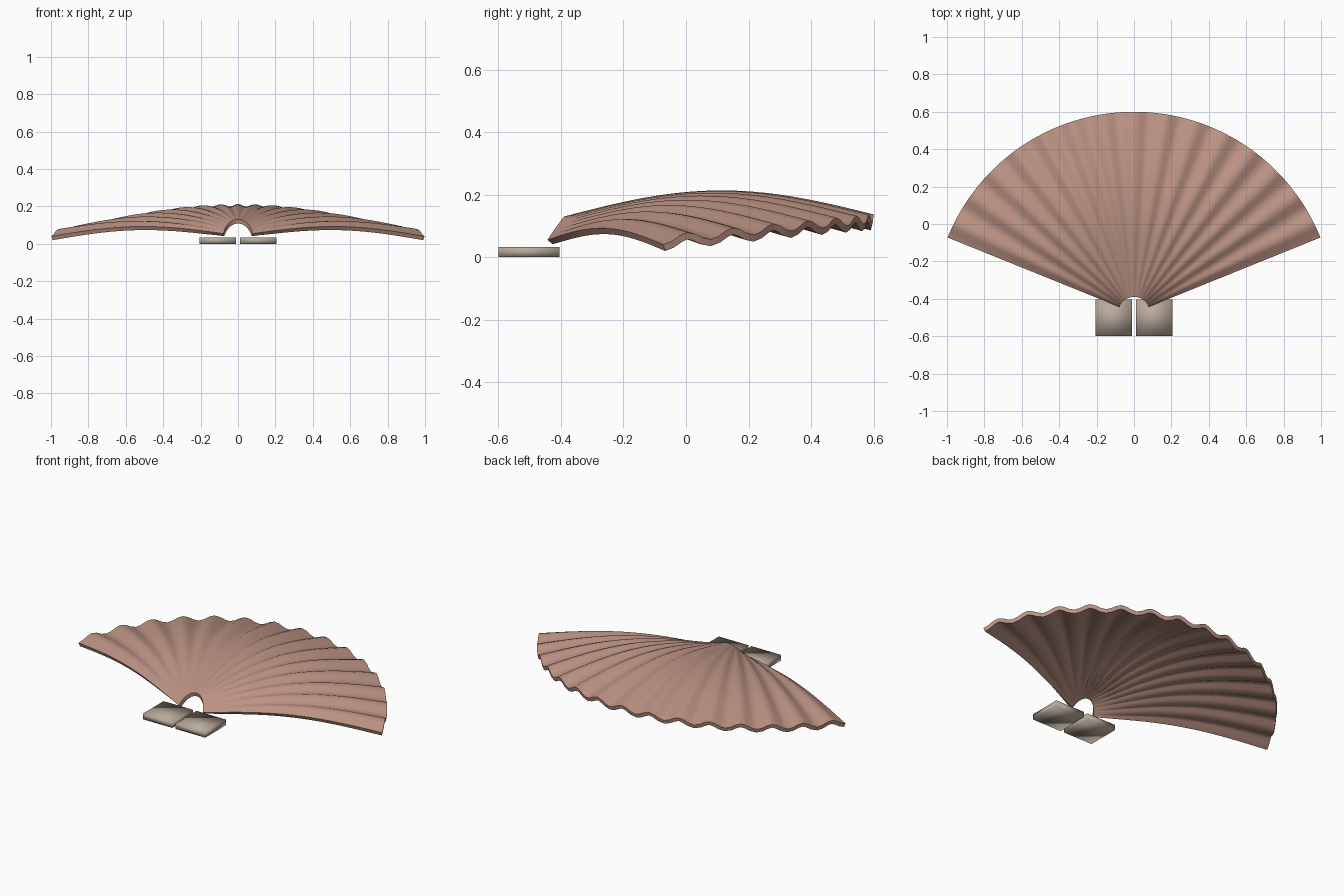
import bpy, bmesh
from math import radians, sin, cos, pi

if "Cube" in bpy.data.objects:
    bpy.data.objects.remove(bpy.data.objects["Cube"])


def material(name, rgb):
    m = bpy.data.materials.new(name)
    m.diffuse_color = (*rgb, 1)
    m.use_nodes = True
    m.node_tree.nodes["Principled BSDF"].inputs["Base Color"].default_value = m.diffuse_color
    return m


def add_object(name, bm, mat):
    bmesh.ops.recalc_face_normals(bm, faces=bm.faces)
    for f in bm.faces:
        f.smooth = True
    me = bpy.data.meshes.new(name)
    bm.to_mesh(me)
    bm.free()
    me.materials.append(mat)
    ob = bpy.data.objects.new(name, me)
    bpy.context.collection.objects.link(ob)
    return ob


shell_mat = material("shell_pink", (0.50, 0.29, 0.23))
hinge_mat = material("hinge_beige", (0.48, 0.40, 0.33))

# Fan shell: polar grid, domed, with ribs that deepen towards the rim
HINGE_Y, R_IN, R_OUT = -0.475, 0.085, 1.075
HALF_ANGLE, RIBS, STEPS, RINGS = 68, 15, 6, 20
cols = RIBS * STEPS


def shell_point(i, j):
    u, t = i / cols, j / RINGS
    s = 2 * u - 1
    a = radians(90 - HALF_ANGLE * s)
    r = R_IN + (R_OUT - R_IN) * t
    base = (0.13 - 0.075 * s * s) * (1 - t) + (0.107 - 0.067 * s * s) * t
    bulge = (0.08 - 0.035 * s * s) * sin(pi * t)
    rib = 0.03 * t * (0.5 - 0.5 * cos(2 * pi * RIBS * u))
    return r * cos(a), HINGE_Y + r * sin(a), base + bulge + rib


bm = bmesh.new()
grid = [[bm.verts.new(shell_point(i, j)) for j in range(RINGS + 1)] for i in range(cols + 1)]
for i in range(cols):
    for j in range(RINGS):
        bm.faces.new((grid[i][j], grid[i][j + 1], grid[i + 1][j + 1], grid[i + 1][j]))
bm.normal_update()
if bm.faces[:][0].normal.z < 0:
    bmesh.ops.reverse_faces(bm, faces=bm.faces)
# close into a solid by thickening downwards
shell = add_object("fan_shell", bm, shell_mat)
if shell.data.polygons[0].normal.z < 0:
    shell.data.flip_normals()
mod = shell.modifiers.new("thickness", "SOLIDIFY")
mod.thickness = 0.022
mod.offset = -1
bpy.context.view_layer.objects.active = shell
shell.select_set(True)
bpy.ops.object.modifier_apply(modifier=mod.name)
bpy.ops.object.shade_smooth_by_angle(angle=radians(50))

# Two flat hinge blocks behind the fan's apex
for side, label in ((-1, "left"), (1, "right")):
    bm = bmesh.new()
    bmesh.ops.create_cube(bm, size=1)
    for v in bm.verts:
        v.co = (side * 0.108 + v.co.x * 0.194, -0.5025 + v.co.y * 0.195, 0.0165 + v.co.z * 0.033)
    add_object("hinge_block_" + label, bm, hinge_mat)
